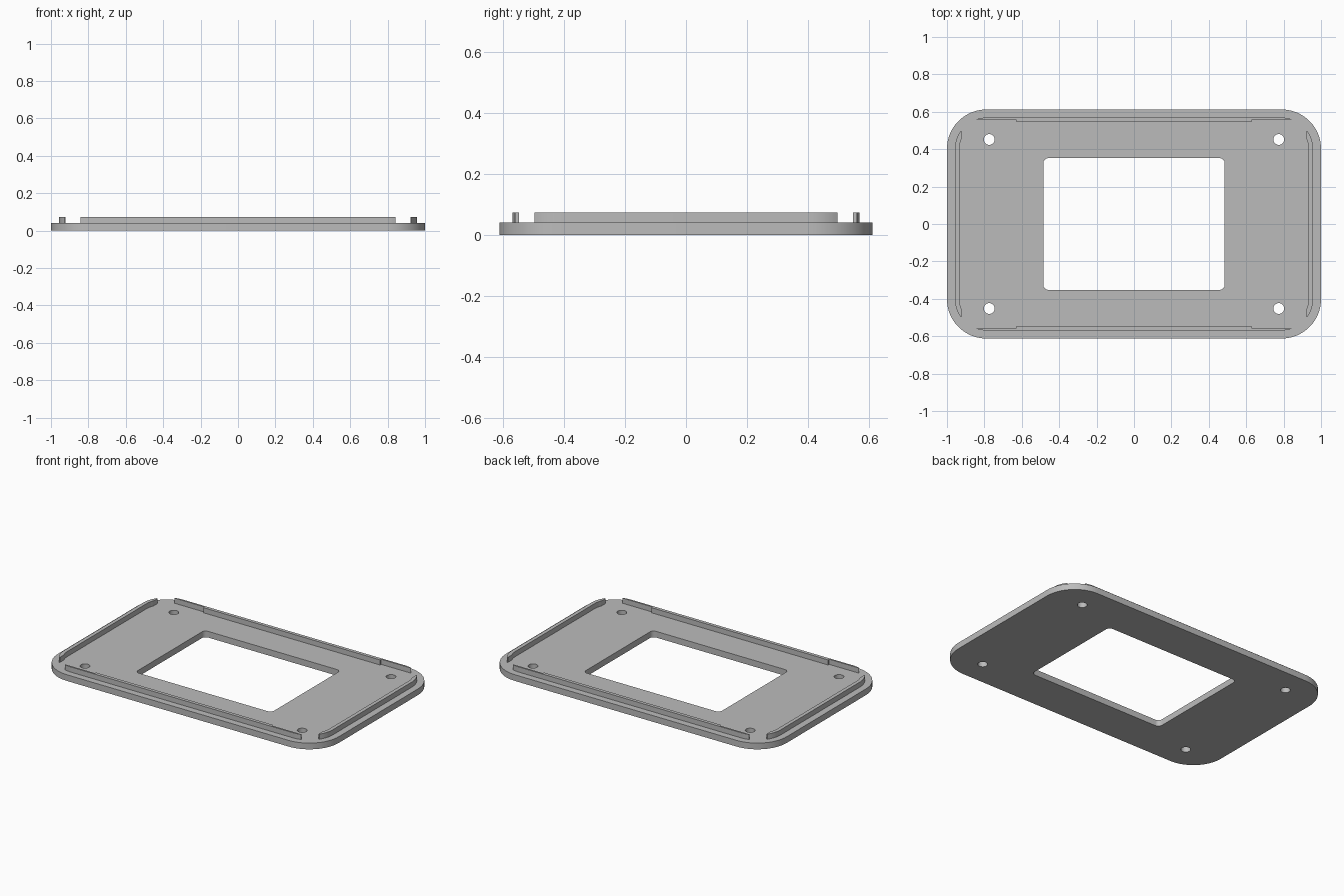
import bpy
import bmesh
from math import cos, sin, pi, sqrt, asin, radians

cube = bpy.data.objects.get("Cube")
if cube:
    bpy.data.objects.remove(cube, do_unlink=True)

grey = bpy.data.materials.new("plain grey")
grey.use_nodes = True
colour = (0.5, 0.5, 0.5, 1)
grey.diffuse_color = colour
grey.node_tree.nodes["Principled BSDF"].inputs["Base Color"].default_value = colour

HALF_X, HALF_Y, CORNER = 1.0, 0.612, 0.21
PLATE_TOP, RAIL_TOP = 0.04, 0.073
INSET, RAIL_WIDTH = 0.043, 0.024
CX, CY = HALF_X - CORNER, HALF_Y - CORNER   # corner arc centre
OUTER = CORNER - INSET                      # rail outer arc radius
INNER = OUTER - RAIL_WIDTH                  # rail inner arc radius


def arc(cx, cy, r, start, end, steps):
    return [(cx + r * cos(start + (end - start) * i / steps),
             cy + r * sin(start + (end - start) * i / steps))
            for i in range(steps + 1)]


def rounded_rectangle(hx, hy, r, steps):
    points = []
    for k, (sx, sy) in enumerate([(1, 1), (-1, 1), (-1, -1), (1, -1)]):
        points += arc(sx * (hx - r), sy * (hy - r), r, k * pi / 2, (k + 1) * pi / 2, steps)
    return points


def extrude_outline(name, loops, bottom, top):
    """Solid from a flat outline; any loops after the first are holes."""
    bm = bmesh.new()
    for loop in loops:
        verts = [bm.verts.new((x, y, bottom)) for x, y in loop]
        for a, b in zip(verts, verts[1:] + verts[:1]):
            bm.edges.new((a, b))
    bmesh.ops.triangle_fill(bm, edges=bm.edges[:], use_beauty=True, normal=(0, 0, 1))
    result = bmesh.ops.extrude_face_region(bm, geom=bm.faces[:], use_keep_orig=True)
    for v in result["geom"]:
        if isinstance(v, bmesh.types.BMVert):
            v.co.z = top
    bmesh.ops.recalc_face_normals(bm, faces=bm.faces[:])
    for f in bm.faces:
        f.smooth = True
    for e in bm.edges:
        e.smooth = e.calc_face_angle(0) < radians(30)
    mesh = bpy.data.meshes.new(name)
    bm.to_mesh(mesh)
    bm.free()
    mesh.materials.append(grey)
    obj = bpy.data.objects.new(name, mesh)
    bpy.context.collection.objects.link(obj)
    return obj


# Base plate with a rounded window and four screw holes
holes = [arc(sx * 0.774, sy * 0.452, 0.029, 0, 2 * pi * 31 / 32, 31)
         for sx in (-1, 1) for sy in (-1, 1)]
extrude_outline("base_plate",
                [rounded_rectangle(HALF_X, HALF_Y, CORNER, 16),
                 rounded_rectangle(0.485, 0.352, 0.027, 6)] + holes,
                0, PLATE_TOP)

# Long rails: rounded outer ends, thicker along the middle
END_X, STEP_X, THIN_Y, THICK_Y = 0.842, 0.63, 0.558, 0.547
half = arc(CX, CY, OUTER, pi / 2, pi / 2 - asin((END_X - CX) / OUTER), 5)
half += [(END_X, THIN_Y), (STEP_X, THIN_Y), (STEP_X, THICK_Y)]
long_rail = half + [(-x, y) for x, y in reversed(half)]
for name, s in (("back_rail", 1), ("front_rail", -1)):
    extrude_outline(name, [[(x, s * y) for x, y in long_rail]], PLATE_TOP, RAIL_TOP)

# Side rails: curved ends trimmed flat on the inside
END_Y, TRIM_X = 0.497, 0.922
trim_y = sqrt(INNER ** 2 - (TRIM_X - CX) ** 2)
half = arc(CX, CY, OUTER, 0, asin((END_Y - CY) / OUTER), 8)
half += [(TRIM_X, END_Y)]
half += arc(CX, CY, INNER, asin(trim_y / INNER), 0, 5)
side_rail = half + [(x, -y) for x, y in reversed(half)]
for name, s in (("left_rail", 1), ("right_rail", -1)):
    extrude_outline(name, [[(s * x, y) for x, y in side_rail]], PLATE_TOP, RAIL_TOP)
